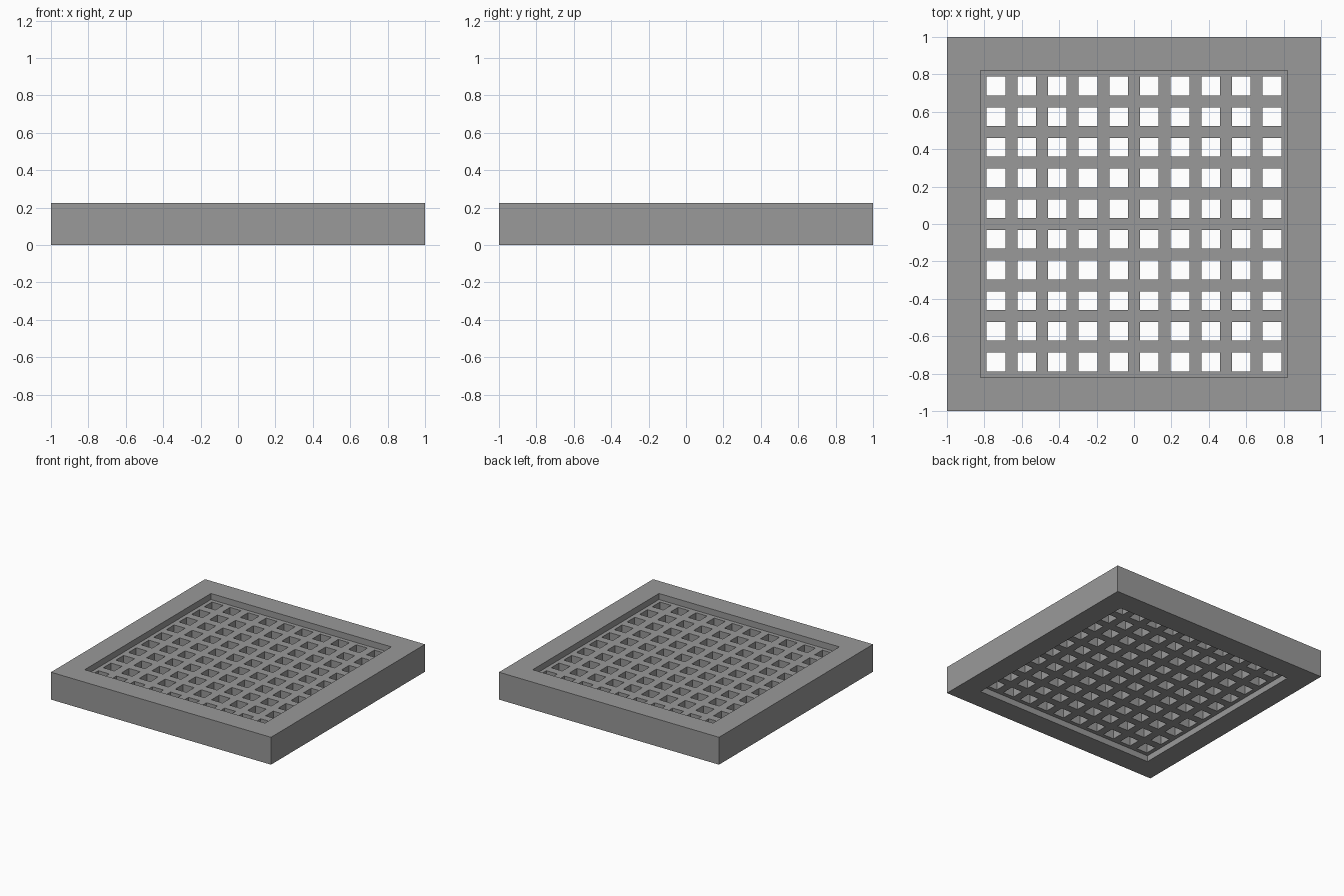
import bpy
import bmesh

cube = bpy.data.objects.get("Cube")
if cube:
    bpy.data.objects.remove(cube, do_unlink=True)

HEIGHT = 0.225      # frame height
OPENING = 0.82      # half width of the frame opening
RECESS = 0.05       # grate set back from both frame faces
CELLS = 10
PITCH = 2 * OPENING / CELLS
HOLE = 0.10

grey = bpy.data.materials.new("grey metal")
grey.use_nodes = True
colour = (0.32, 0.32, 0.32, 1)
grey.diffuse_color = colour
grey.node_tree.nodes["Principled BSDF"].inputs["Base Color"].default_value = colour


def pierced_slab(name, cuts, bottom, top):
    """Square slab divided at the cuts; cells odd in both directions are holes."""
    bm = bmesh.new()
    n = len(cuts)
    rows = [[bm.verts.new((x, y, bottom)) for x in cuts] for y in cuts]
    for j in range(n - 1):
        for i in range(n - 1):
            if not (i % 2 and j % 2):
                bm.faces.new((rows[j][i], rows[j][i + 1],
                              rows[j + 1][i + 1], rows[j + 1][i]))
    # Extrude the pierced sheet upward into a closed solid
    result = bmesh.ops.extrude_face_region(bm, geom=bm.faces[:], use_keep_orig=True)
    raised = [v for v in result["geom"] if isinstance(v, bmesh.types.BMVert)]
    bmesh.ops.translate(bm, verts=raised, vec=(0, 0, top - bottom))
    bmesh.ops.recalc_face_normals(bm, faces=bm.faces[:])
    mesh = bpy.data.meshes.new(name)
    bm.to_mesh(mesh)
    bm.free()
    mesh.materials.append(grey)
    obj = bpy.data.objects.new(name, mesh)
    bpy.context.collection.objects.link(obj)
    return obj


# Outer frame with one large square opening
pierced_slab("frame", [-1, -OPENING, OPENING, 1], 0, HEIGHT)

# Recessed grate with square holes
cuts = [-OPENING]
for k in range(CELLS):
    centre = -OPENING + (k + 0.5) * PITCH
    cuts += [centre - HOLE / 2, centre + HOLE / 2]
cuts.append(OPENING)
pierced_slab("grate", cuts, RECESS, HEIGHT - RECESS)
